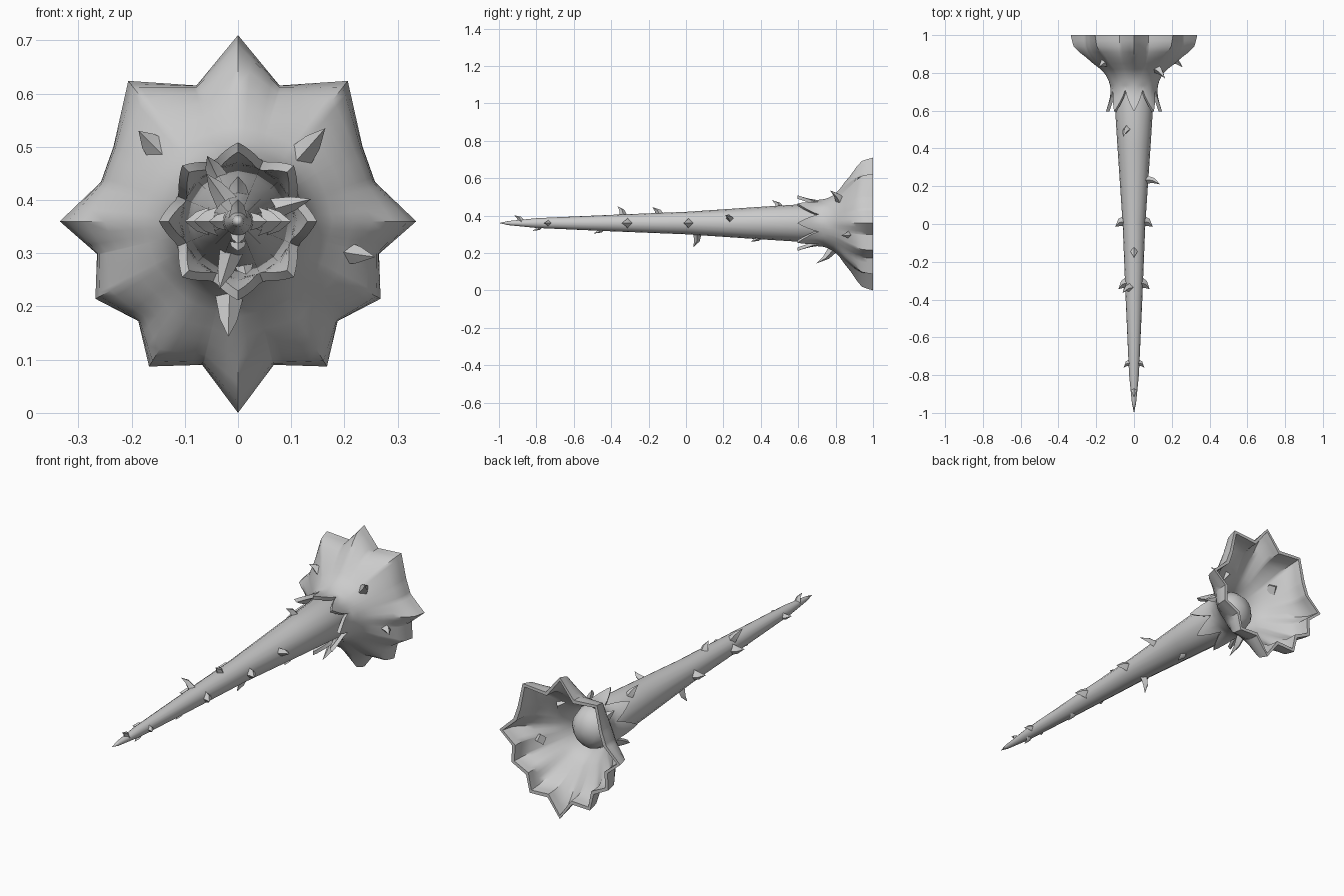
import bpy, bmesh, math
from mathutils import Vector

if "Cube" in bpy.data.objects:
    bpy.data.objects.remove(bpy.data.objects["Cube"])

CZ = 0.36  # height of the long axis


def finish(name, bm, angle=40):
    bmesh.ops.recalc_face_normals(bm, faces=bm.faces)
    me = bpy.data.meshes.new(name)
    bm.to_mesh(me)
    bm.free()
    ob = bpy.data.objects.new(name, me)
    bpy.context.collection.objects.link(ob)
    bpy.ops.object.select_all(action='DESELECT')
    ob.select_set(True)
    bpy.context.view_layer.objects.active = ob
    bpy.ops.object.shade_smooth_by_angle(angle=math.radians(angle))
    return ob


def skin(bm, rings, closed=False):
    """Bridge rings of points; single-point rings become poles."""
    vs = [[bm.verts.new(p) for p in ring] for ring in rings]
    pairs = list(zip(vs, vs[1:]))
    if closed:
        pairs.append((vs[-1], vs[0]))
    for a, b in pairs:
        n = max(len(a), len(b))
        for i in range(n):
            j = (i + 1) % n
            quad = [a[i % len(a)], a[j % len(a)], b[j % len(b)], b[i % len(b)]]
            bm.faces.new(list(dict.fromkeys(quad)))
    return vs


def lerp_table(table, x):
    for (x0, y0), (x1, y1) in zip(table, table[1:]):
        if x <= x1:
            return y0 + (y1 - y0) * max(0, x - x0) / (x1 - x0)
    return table[-1][1]


def polar(a, r, y):
    return Vector((math.sin(a) * r, y, CZ + math.cos(a) * r))


# tapering shaft with a rounded rear end
profile = [(-1, 0), (-.95, .011), (-.8, .026), (-.4, .044), (0, .060), (.4, .087),
           (.72, .107), (.77, .093), (.805, .06), (.82, 0)]
bm = bmesh.new()
skin(bm, [[polar(math.tau * i / 16, r, y) for i in range(16 if r else 1)] for y, r in profile])
finish("shaft", bm)

# star-shaped rim of the bell: (angle from top, radius), mirrored left/right
RIM = [(0, .35), (17, .267), (38, .335), (59, .273), (74, .268), (90, .335), (103, .272),
       (118.5, .305), (135, .265), (148.5, .32), (166, .278), (180, .36)]


def rim_radius(deg):
    d = deg if deg <= 180 else 360 - deg
    for (a0, r0), (a1, r1) in zip(RIM, RIM[1:]):
        if d <= a1:
            p = Vector((r0 * math.cos(math.radians(a0)), r0 * math.sin(math.radians(a0))))
            q = Vector((r1 * math.cos(math.radians(a1)), r1 * math.sin(math.radians(a1))))
            u = Vector((math.cos(math.radians(d)), math.sin(math.radians(d))))
            e = q - p
            return (p.x * e.y - p.y * e.x) / (u.x * e.y - u.y * e.x)


BELL = [(.59, .15), (.63, .138), (.68, .125), (.72, .122), (.76, .135), (.82, .165),
        (.88, .215), (.94, .25), (1, .27)]
BLEND = [(.80, 0), (.88, .3), (.94, .82), (1, 1)]
# columns include every rim corner so the points stay sharp
cols = sorted(set([i * 4.5 for i in range(80)] + [a for a, r in RIM] + [360 - a for a, r in RIM[1:]]))


def bell_point(deg, y, inset):
    base = lerp_table(BELL, y)
    r = base + lerp_table(BLEND, y) * (rim_radius(deg) - base)
    return polar(math.radians(deg), r - inset, y)


def tooth_front(deg):
    t = abs((deg / 45) % 1 - .5) * 2  # eight forward-pointing lobes
    return .71 - .115 * t ** .85


def bell_rings(inset):
    rings = []
    for s in (1, .75, .5, .25):
        rings.append([bell_point(d, .735 + (tooth_front(d) - .735) * s, inset) for d in cols])
    for y in (.735, .76, .79, .82, .85, .88, .91, .94, .97, 1):
        rings.append([bell_point(d, y, inset) for d in cols])
    return rings


bm = bmesh.new()
skin(bm, bell_rings(0) + bell_rings(.018)[::-1], closed=True)
finish("bell_flower", bm)


# curved four-sided thorns: base and tip as (x, y, height above axis)
def thorn(name, base, tip, w):
    b, t = Vector(base), Vector(tip)
    out = Vector((b.x, 0, b.z)).normalized()
    side = out.cross(Vector((0, 1, 0)))
    along = Vector((0, 1, 0))
    off = Vector((0, 0, CZ))
    b = b - out * .012
    mid = b.lerp(t, .5) + out * .006 + along * .008
    rings = []
    for c, k in ((b, 1), (mid, .62)):
        rings.append([c + off + side * (sx * w * k) + (along + out * .3) * (sy * w * k)
                      for sx, sy in ((1, 0), (0, 1), (-1, 0), (0, -1))])
    rings.append([t + off])
    bm = bmesh.new()
    vs = skin(bm, rings)
    bm.faces.new(vs[0])
    finish(name, bm, 50)


PAIRS = [(.055, .015, .1, -.015, .03), (.042, -.31, .083, -.345, .03), (.024, -.735, .055, -.76, .02)]
for i, (bx, by, tx, ty, w) in enumerate(PAIRS):
    for s, n in ((1, "right"), (-1, "left")):
        thorn(f"side_thorn_{i}_{n}", (s * bx, by, 0), (s * tx, ty, 0), w)

SINGLES = [
    ((0, -.14, .05), (0, -.18, .085), .024), ((-.025, -.335, .043), (-.06, -.365, .09), .022),
    ((-.04, .505, .085), (-.058, .46, .123), .022), ((0, -.88, .018), (0, -.92, .042), .018),
    ((0, -.45, -.038), (0, -.495, -.056), .02), ((0, -.78, -.024), (0, -.82, -.042), .018),
    ((-.012, .06, -.06), (-.035, .04, -.128), .024), ((.01, .39, -.083), (.015, .345, -.1), .022),
    ((.068, .235, .025), (.138, .21, .042), .022),
]
for i, (b, t, w) in enumerate(SINGLES):
    thorn(f"shaft_thorn_{i}", b, t, w)

BELL_THORNS = [
    ((-.15, .86, .132), (-.187, .83, .17), .028), ((.118, .83, .122), (.164, .77, .175), .028),
    ((.195, .88, -.06), (.258, .83, -.067), .026), ((-.018, .785, -.155), (-.018, .695, -.217), .026),
]
for i, (b, t, w) in enumerate(BELL_THORNS):
    thorn(f"bell_thorn_{i}", b, t, w)
